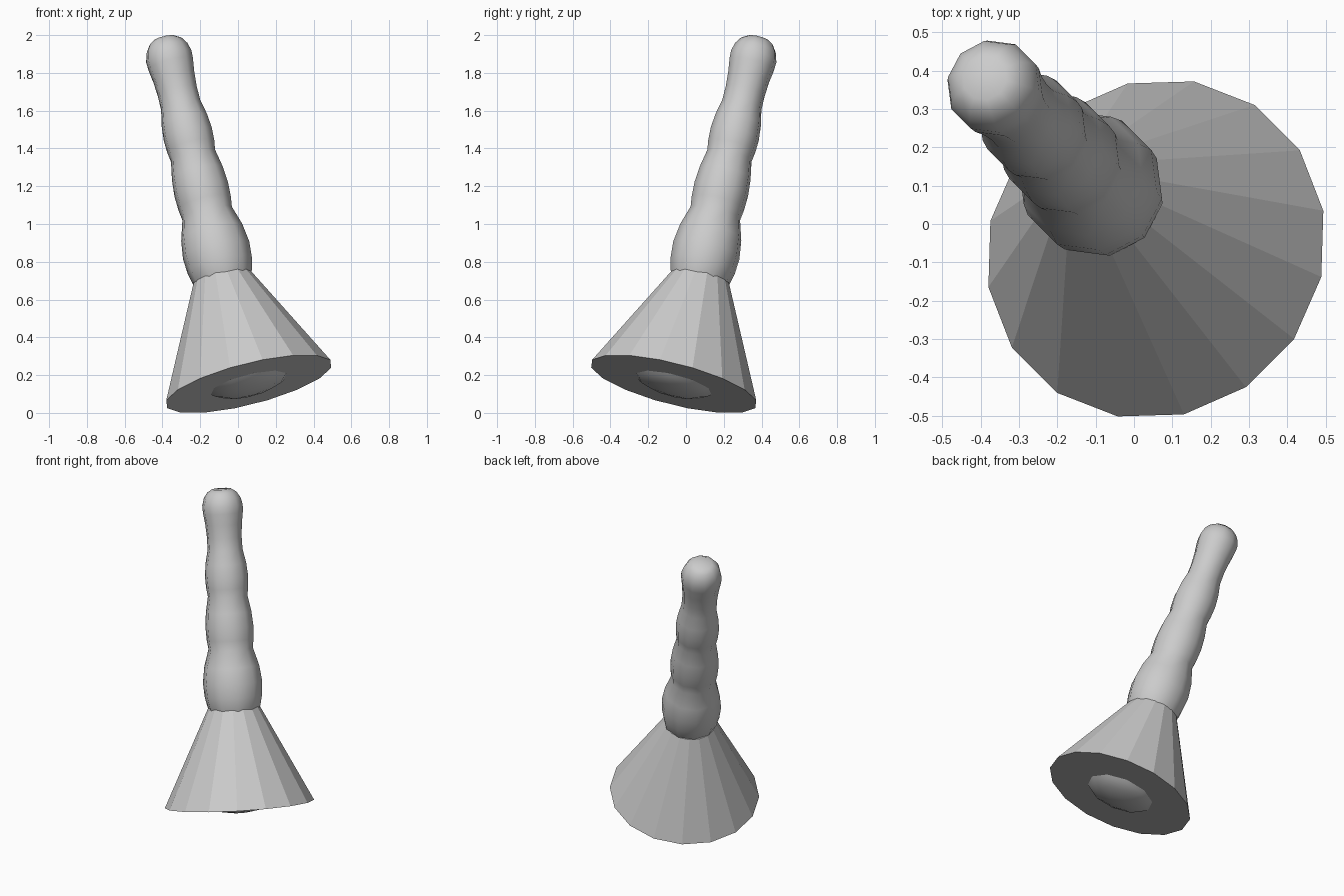
import bpy, bmesh, math
from mathutils import Matrix, Vector

if "Cube" in bpy.data.objects:
    bpy.data.objects.remove(bpy.data.objects["Cube"])

grey = bpy.data.materials.new("plain_grey")
grey.diffuse_color = (0.6, 0.6, 0.6, 1)
grey.use_nodes = True
grey.node_tree.nodes["Principled BSDF"].inputs["Base Color"].default_value = grey.diffuse_color

BASE = Vector((0.057, -0.065, 0.153))


def frame(tilt):
    """Matrix whose local z leans towards -x +y by tilt degrees."""
    a = math.radians(tilt)
    r = math.sqrt(0.5)
    n = Vector((-math.sin(a) * r, math.sin(a) * r, math.cos(a)))
    x = Vector((r, r, 0))
    y = n.cross(x)
    m = Matrix((x, y, n)).transposed().to_4x4()
    return Matrix.Translation(BASE) @ m


def lathe(name, profile, sides, tilt, smooth):
    """Closed turned solid from (radius, height) points, bottom to top."""
    m = frame(tilt)
    bm = bmesh.new()
    rings = []
    for r, h in profile:
        rings.append([bm.verts.new(m @ Vector((
            r * math.cos(2 * math.pi * (i + 0.5) / sides),
            r * math.sin(2 * math.pi * (i + 0.5) / sides), h)))
            for i in range(sides)])
    for lo, hi in zip(rings, rings[1:]):
        for i in range(sides):
            j = (i + 1) % sides
            bm.faces.new((lo[i], lo[j], hi[j], hi[i]))
    bm.faces.new(rings[0][::-1])
    bm.faces.new(rings[-1])
    bmesh.ops.recalc_face_normals(bm, faces=bm.faces)
    me = bpy.data.meshes.new(name)
    bm.to_mesh(me)
    bm.free()
    me.materials.append(grey)
    ob = bpy.data.objects.new(name, me)
    bpy.context.collection.objects.link(ob)
    if smooth:
        bpy.ops.object.select_all(action='DESELECT')
        ob.select_set(True)
        bpy.context.view_layer.objects.active = ob
        bpy.ops.object.shade_smooth_by_angle(angle=math.radians(50))
    return ob


# flared skirt with a closed flat underside
lathe("skirt", [(0.456, 0), (0.155, 0.60)], 16, 19.8, False)

# shallow dome under the skirt
lathe("underside_dome", [(0.05, -0.052), (0.13, -0.038), (0.19, -0.015),
                         (0.22, 0.008)], 10, 19.8, True)

# ringed handle: three bulges, a neck and a round tip
handle = [(0.14, 0.55), (0.163, 0.60)]
for r0, rmax, r1, h0, h1 in [(0.163, 0.183, 0.137, 0.60, 0.955),
                             (0.137, 0.148, 0.122, 0.955, 1.278),
                             (0.122, 0.133, 0.108, 1.278, 1.563)]:
    d = h1 - h0
    handle += [(r0 + (rmax - r0) * 0.7, h0 + 0.18 * d), (rmax, h0 + 0.42 * d),
               (rmax - (rmax - r1) * 0.3, h0 + 0.7 * d), (r1, h1)]
handle += [(0.107, 1.64), (0.113, 1.72), (0.123, 1.79), (0.125, 1.835),
           (0.113, 1.88), (0.09, 1.915), (0.06, 1.934)]
lathe("handle", handle, 10, 19.05, True)
